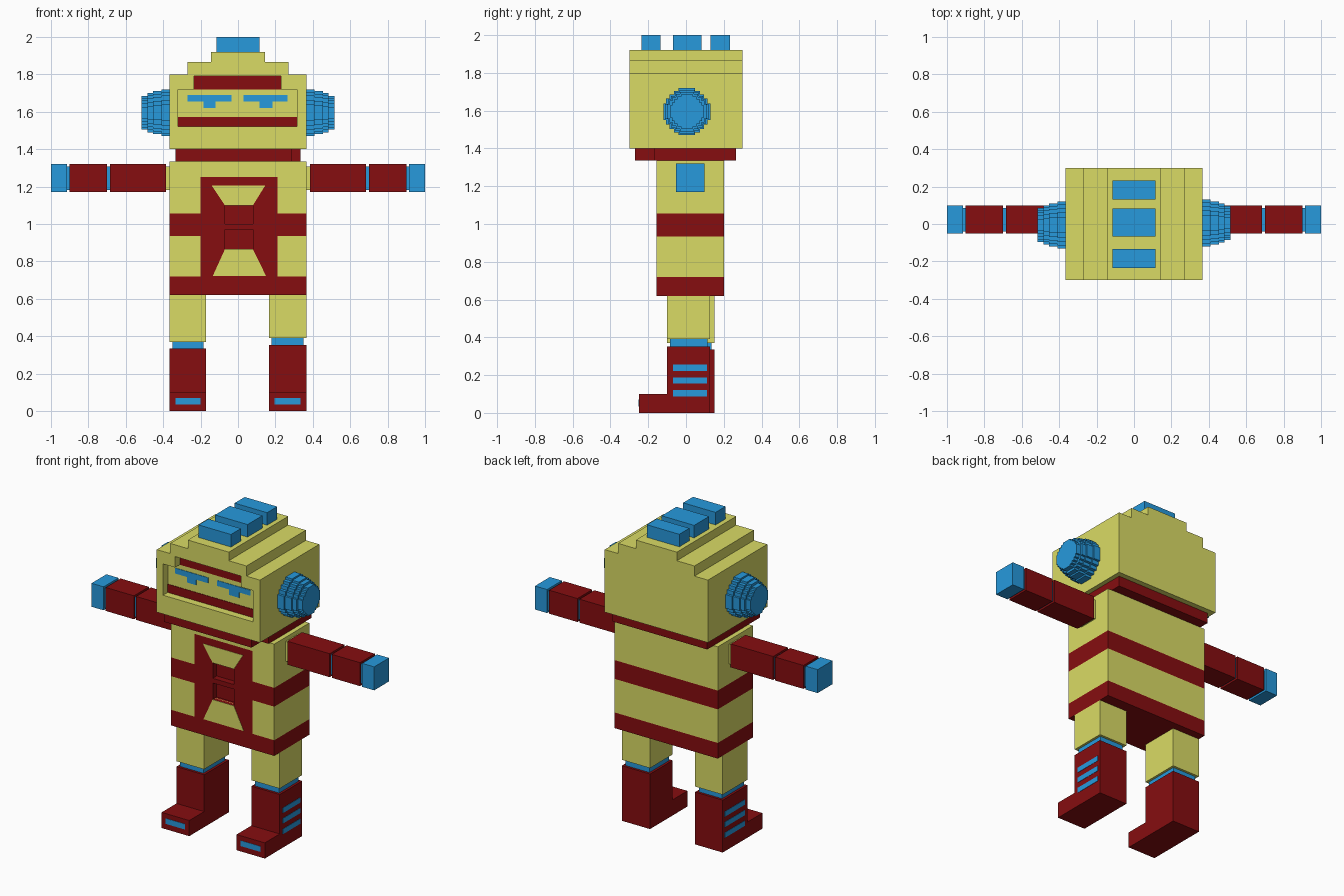
import bpy, bmesh
from mathutils import Vector

if "Cube" in bpy.data.objects:
    bpy.data.objects.remove(bpy.data.objects["Cube"])

def material(name, c):
    m = bpy.data.materials.new(name)
    m.diffuse_color = (*c, 1)
    m.use_nodes = True
    m.node_tree.nodes["Principled BSDF"].inputs["Base Color"].default_value = m.diffuse_color
    return m

YELLOW = material("yellow", (0.70, 0.71, 0.13))
RED = material("red", (0.24, 0.004, 0.005))
BLUE = material("blue", (0.02, 0.32, 0.72))

def prism(name, pts, axis, a, b, mat):
    """Extrude a flat profile along one axis from a to b."""
    place = {"x": lambda u, v, w: (w, u, v),
             "y": lambda u, v, w: (u, w, v),
             "z": lambda u, v, w: (u, v, w)}[axis]
    bm = bmesh.new()
    low, high = ([bm.verts.new(place(u, v, w)) for u, v in pts] for w in (a, b))
    bm.faces.new(low)
    bm.faces.new(high)
    n = len(pts)
    for i in range(n):
        j = (i + 1) % n
        bm.faces.new((low[i], low[j], high[j], high[i]))
    bmesh.ops.recalc_face_normals(bm, faces=bm.faces)
    mesh = bpy.data.meshes.new(name)
    bm.to_mesh(mesh)
    bm.free()
    ob = bpy.data.objects.new(name, mesh)
    bpy.context.collection.objects.link(ob)
    mesh.materials.append(mat)
    return ob

def box(name, x, y, z, mat):
    x = sorted(x)
    return prism(name, [(x[0], y[0]), (x[1], y[0]), (x[1], y[1]), (x[0], y[1])],
                 "z", z[0], z[1], mat)

def cut(ob, cutter):
    cutter.hide_render = True
    cutter.display_type = "WIRE"
    m = ob.modifiers.new("cut", "BOOLEAN")
    m.operation, m.solver, m.object = "DIFFERENCE", "EXACT", cutter

# Stepped head with a recessed face
half = [(.365, 1.40), (.365, 1.80), (.27, 1.80), (.27, 1.865), (.145, 1.865), (.145, 1.92)]
head = prism("head", half + [(-x, z) for x, z in reversed(half)], "y", -.30, .30, YELLOW)
opening = [(-.32, 1.52), (.315, 1.52), (.315, 1.72), (.23, 1.72), (.23, 1.79),
           (-.235, 1.79), (-.235, 1.72), (-.32, 1.72)]
cut(head, prism("face_cutter", opening, "y", -.40, -.25, YELLOW))
FACE = (-.253, -.24)
box("brow", (-.235, .23), FACE, (1.72, 1.79), RED)
box("mouth", (-.32, .315), FACE, (1.52, 1.573), RED)
prism("left_eye", [(-.27, 1.655), (-.185, 1.655), (-.185, 1.62), (-.12, 1.62), (-.12, 1.655),
      (-.035, 1.655), (-.035, 1.69), (-.27, 1.69)], "y", *FACE, BLUE)
prism("right_eye", [(.03, 1.655), (.115, 1.655), (.115, 1.62), (.185, 1.62), (.185, 1.655),
      (.265, 1.655), (.265, 1.69), (.03, 1.69)], "y", *FACE, BLUE)

# Crest blocks
for y in ((-.235, -.135), (-.068, .082), (.13, .232)):
    box("crest", (-.115, .115), y, (1.92, 2.0), BLUE)

# Ears: stacked stair-stepped discs that shrink outwards
quarter = [(1, .35), (.88, .35), (.88, .55), (.73, .55), (.73, .73),
           (.55, .73), (.55, .88), (.35, .88), (.35, 1)]
disc = []
for _ in range(4):
    disc += quarter
    quarter = [(-v, u) for u, v in quarter]
for side in (-1, 1):
    inner = .36
    for outer, r in ((.41, .125), (.455, .115), (.485, .105), (.515, .09)):
        prism("ear", [(.005 * side + r * u, 1.595 + r * v) for u, v in disc],
              "x", side * inner, side * outer, BLUE)
        inner = outer

# Neck collar with one notched front corner
prism("neck", [(-.335, -.27), (.285, -.27), (.285, -.17), (.335, -.17),
               (.335, .265), (-.335, .265)], "z", 1.335, 1.40, RED)

# Torso bands with a pocket for the chest panel
pocket = box("panel_pocket", (-.20, .21), (-.30, -.09), (.70, 1.25), RED)
for i, (z0, z1, mat) in enumerate(((.62, .72, RED), (.72, .935, YELLOW),
                                   (.935, 1.055, RED), (1.055, 1.335, YELLOW))):
    band = box("torso_band", (-.365, .365), (-.155, .20), (z0, z1), mat)
    if i:
        cut(band, pocket)
panel = box("chest_panel", (-.20, .21), (-.155, -.09), (.72, 1.25), RED)
for z in ((.865, .97), (1.0, 1.10)):
    cut(panel, box("window_cutter", (-.07, .08), (-.30, -.115), z, RED))
prism("upper_chest_plate", [(-.14, 1.205), (.145, 1.205), (.08, 1.10), (-.07, 1.10)],
      "y", -.157, -.13, YELLOW)
prism("lower_chest_plate", [(-.135, .722), (.15, .722), (.08, .865), (-.07, .865)],
      "y", -.157, -.13, YELLOW)

# Arms: segments from shoulder to hand, joints slightly thinner
for side in (-1, 1):
    for name, x0, x1, inset, mat in (
            ("shoulder", .36, .385, .012, YELLOW), ("upper_arm", .385, .685, 0, RED),
            ("elbow", .685, .70, .012, BLUE), ("forearm", .70, .90, 0, RED),
            ("wrist", .90, .915, .012, BLUE), ("hand", .915, 1.0, 0, BLUE)):
        box(name, (side * x0, side * x1), (-.052 + inset, .098 - inset),
            (1.17 + inset, 1.32 - inset), mat)

# Legs and boots, the left one a little lower and deeper
for side, x0, back, knee, top in ((-1, .17, .15, .37, .335), (1, .165, .128, .39, .352)):
    x = (side * x0, side * .365)
    box("leg", x, (-.10, back), (knee, .62), YELLOW)
    box("ankle", (side * (x0 + .015), side * .35), (-.085, back - .015), (top, knee), BLUE)
    prism("boot", [(-.25, 0), (back, 0), (back, top), (-.10, top), (-.10, .10), (-.25, .10)],
          "x", x[0], x[1], RED)
    box("toe_stripe", (side * (x0 + .03), side * .335), (-.252, -.24), (.035, .07), BLUE)
    for z in (.087, .155, .222):
        box("boot_stripe", (side * .35, side * .367), (-.07, back - .018), (z, z + .033), BLUE)
